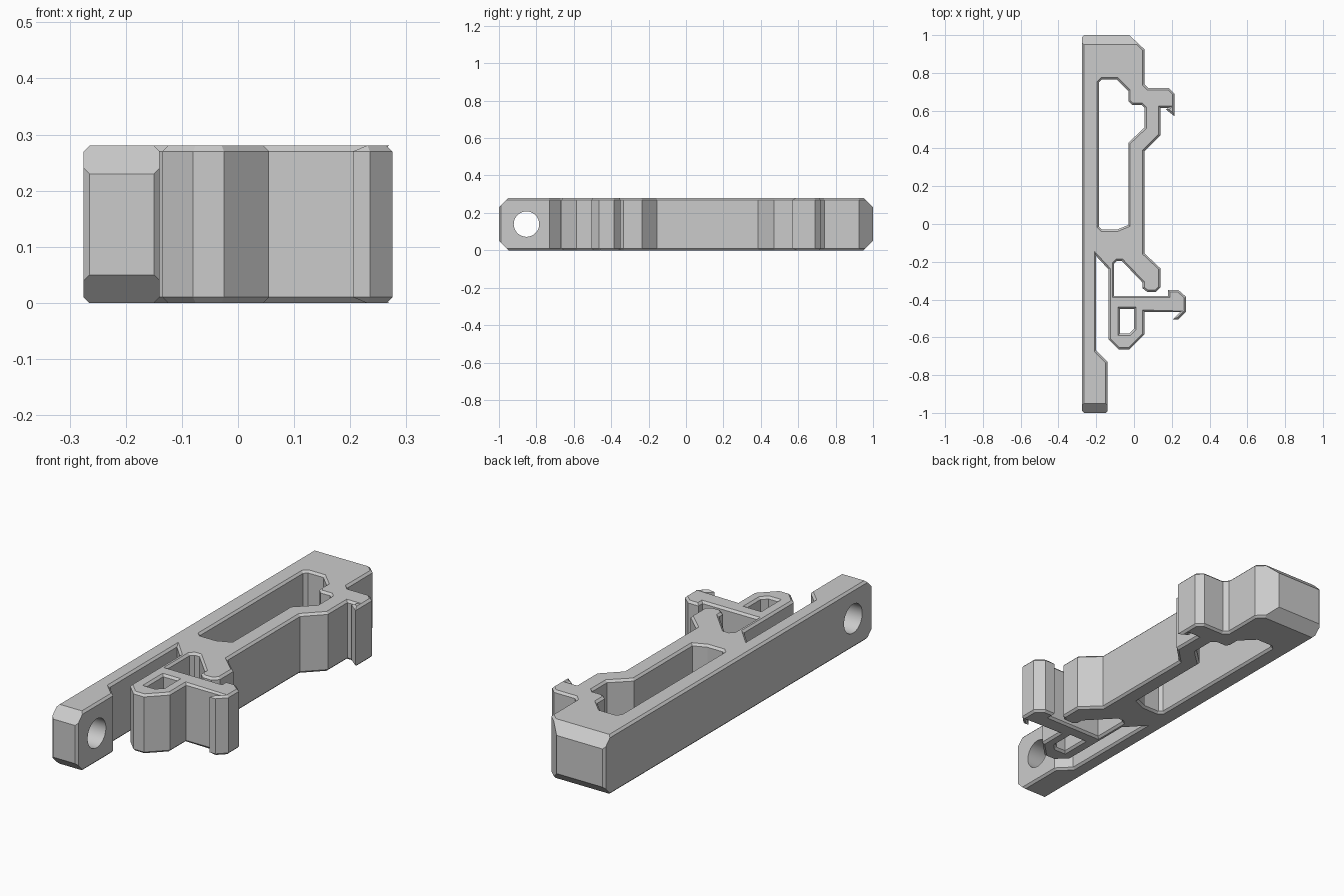
import bpy, bmesh, math
from mathutils import Vector

cube = bpy.data.objects.get("Cube")
if cube:
    bpy.data.objects.remove(cube, do_unlink=True)

HEIGHT, CHAMFER, END_CUT = 0.28, 0.01, 0.05

# Outer profile, counter-clockwise: mounting bar, sprung latch, fixed rail
outer = [
    (-.265, -1), (-.15, -1), (-.14, -.99), (-.14, -.73), (-.2, -.67), (-.2, -.17),
    (-.135, -.24), (-.135, -.61), (-.08, -.665), (-.025, -.665), (.055, -.585),
    (.055, -.465), (.245, -.465), (.205, -.505), (.235, -.505), (.275, -.465),
    (.275, -.385), (.235, -.35), (.18, -.35), (.18, -.38), (-.105, -.38),
    (-.105, -.21), (-.09, -.195), (-.065, -.195), (.045, -.31), (.045, -.34),
    (.07, -.36), (.115, -.36), (.14, -.335), (.14, -.235), (.055, -.155),
    (.055, .385), (.14, .47), (.14, .615), (.18, .615), (.17, .605), (.215, .57),
    (.215, .69), (.185, .72), (.075, .72), (.055, .74), (.055, .925), (-.025, 1),
    (-.265, 1), (-.275, .99), (-.275, -.99)]

# Openings, clockwise
long_window = [
    (-.185, .75), (-.17, .765), (-.09, .765), (-.03, .705), (-.03, .65), (-.01, .63),
    (.04, .63), (.055, .615), (.055, .51), (-.03, .43), (-.03, -.005), (-.09, -.03),
    (-.17, -.03), (-.185, -.015)]
latch_window = [(-.075, -.45), (0, -.45), (0, -.555), (-.025, -.58), (-.075, -.58)]


def inset(points, d):
    """Move a closed loop to its left by d, with mitred corners."""
    pts = [Vector(p) for p in points]
    result = []
    for i, p in enumerate(pts):
        a = (p - pts[i - 1]).normalized()
        b = (pts[(i + 1) % len(pts)] - p).normalized()
        n, m = Vector((-a.y, a.x)), Vector((-b.y, b.x))
        result.append(p + (n + m) * d / (1 + n.dot(m)))
    return result


# Chamfered prism
bm = bmesh.new()
caps = {0: [], 3: []}
for loop in (outer, long_window, latch_window):
    small, count = inset(loop, CHAMFER), len(loop)
    levels = [(small, 0), (loop, CHAMFER), (loop, HEIGHT - CHAMFER), (small, HEIGHT)]
    rings = [[bm.verts.new((p[0], p[1], z)) for p in pts] for pts, z in levels]
    for low, high in zip(rings, rings[1:]):
        for i in range(count):
            j = (i + 1) % count
            bm.faces.new((low[i], low[j], high[j], high[i]))
    for k in caps:
        caps[k] += [bm.edges.get((rings[k][i], rings[k][(i + 1) % count]))
                    for i in range(count)]
for edges in caps.values():
    bmesh.ops.triangle_fill(bm, use_beauty=True, use_dissolve=False, edges=edges)
bmesh.ops.recalc_face_normals(bm, faces=bm.faces)

# Sloping cuts on both ends, top and bottom
for sy in (-1, 1):
    for sz in (-1, 1):
        z = HEIGHT if sz > 0 else 0
        cut = bmesh.ops.bisect_plane(
            bm, geom=bm.verts[:] + bm.edges[:] + bm.faces[:], dist=1e-5,
            plane_co=(0, sy * (1 - END_CUT), z), plane_no=(0, sy, sz), clear_outer=True)
        rim = [e for e in cut["geom_cut"] if isinstance(e, bmesh.types.BMEdge)]
        bmesh.ops.holes_fill(bm, edges=rim, sides=0)
bmesh.ops.dissolve_limit(bm, angle_limit=math.radians(1), verts=bm.verts, edges=bm.edges)
bmesh.ops.recalc_face_normals(bm, faces=bm.faces)

mesh = bpy.data.meshes.new("clip_body")
bm.to_mesh(mesh)
bm.free()
body = bpy.data.objects.new("clip_body", mesh)
bpy.context.collection.objects.link(body)

grey = bpy.data.materials.new("plain_grey")
grey.use_nodes = True
grey.diffuse_color = (0.6, 0.6, 0.6, 1)
grey.node_tree.nodes["Principled BSDF"].inputs["Base Color"].default_value = (0.6, 0.6, 0.6, 1)
mesh.materials.append(grey)

# Round screw hole through the bar
bpy.ops.mesh.primitive_cylinder_add(vertices=48, radius=0.068, depth=0.4,
                                    location=(-0.2, -0.853, HEIGHT / 2),
                                    rotation=(0, math.pi / 2, 0))
cutter = bpy.context.object
cutter.name = "screw_hole_cutter"
cutter.data.materials.append(grey)
cutter.hide_render = True
bpy.ops.object.select_all(action="DESELECT")
body.select_set(True)
bpy.context.view_layer.objects.active = body
hole = body.modifiers.new("screw_hole", "BOOLEAN")
hole.operation, hole.solver, hole.object = "DIFFERENCE", "EXACT", cutter
bpy.ops.object.modifier_apply(modifier=hole.name)
bpy.data.objects.remove(cutter, do_unlink=True)
bpy.ops.object.shade_smooth_by_angle(angle=math.radians(20))
